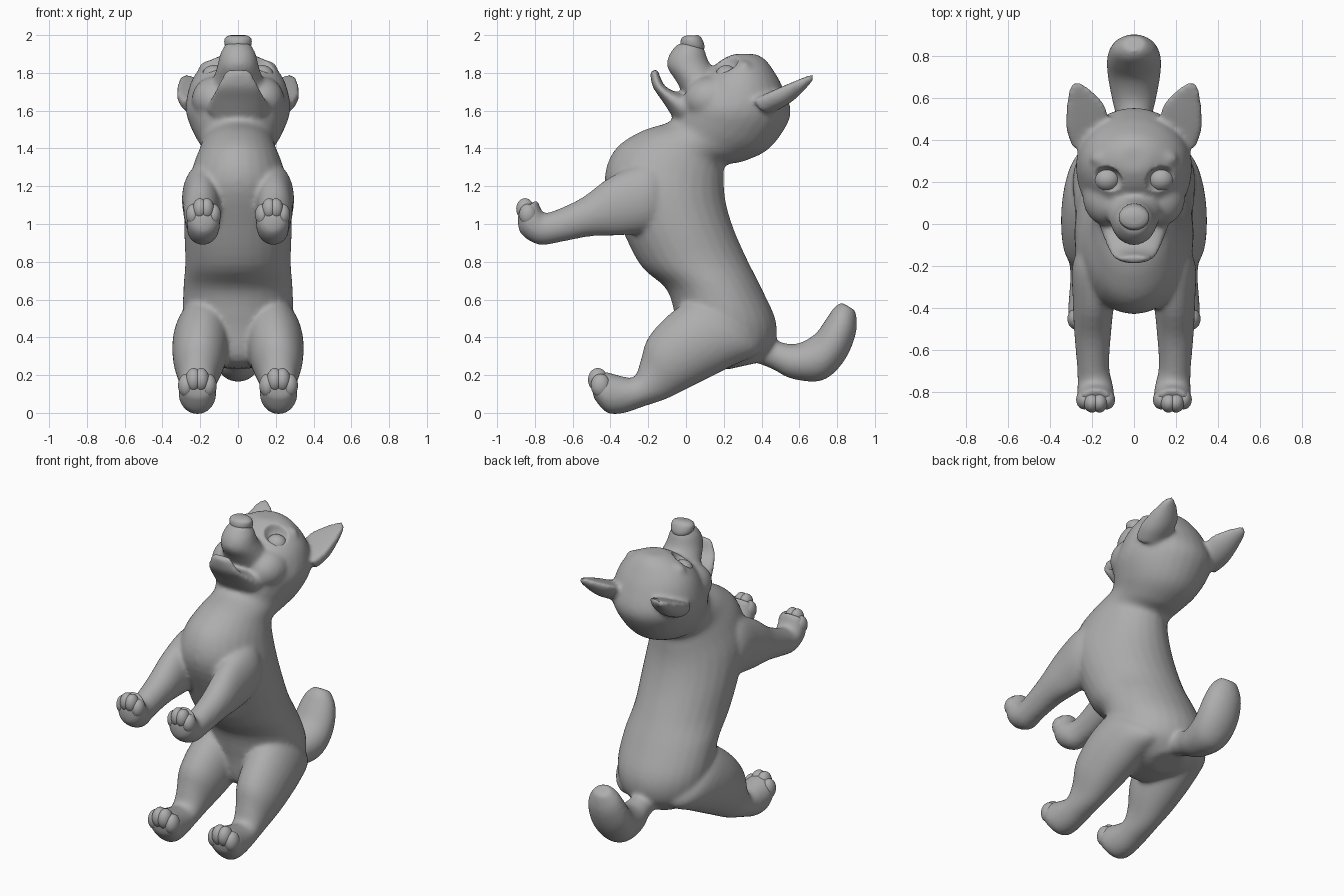
import bpy, bmesh, math
from mathutils import Vector, Matrix

cube = bpy.data.objects.get("Cube")
if cube:
    bpy.data.objects.remove(cube, do_unlink=True)

grey = bpy.data.materials.new("plain grey")
grey.use_nodes = True
grey.diffuse_color = (0.42, 0.42, 0.42, 1)
grey.node_tree.nodes["Principled BSDF"].inputs["Base Color"].default_value = (0.42, 0.42, 0.42, 1)


def make_object(name, bm):
    mesh = bpy.data.meshes.new(name)
    bmesh.ops.recalc_face_normals(bm, faces=bm.faces)
    for f in bm.faces:
        f.smooth = True
    bm.to_mesh(mesh)
    bm.free()
    mesh.materials.append(grey)
    obj = bpy.data.objects.new(name, mesh)
    bpy.context.collection.objects.link(obj)
    return obj


def spline(rows, steps=4):
    """Catmull-Rom interpolation of section rows."""
    out = []
    for i in range(len(rows) - 1):
        a, b, c, d = (rows[max(i - 1, 0)], rows[i], rows[i + 1], rows[min(i + 2, len(rows) - 1)])
        for s in range(steps):
            t = s / steps
            out.append([q + t / 2 * (r - p + t * (2 * p - 5 * q + 4 * r - w + t * (3 * (q - r) + w - p)))
                        for p, q, r, w in zip(a, b, c, d)])
    return out + [rows[-1]]


def skin(bm, rings):
    loops = [[bm.verts.new(p) for p in ring] for ring in rings]
    n = len(loops[0])
    for a, b in zip(loops, loops[1:]):
        for i in range(n):
            bm.faces.new((a[i], a[(i + 1) % n], b[(i + 1) % n], b[i]))
    bm.faces.new(loops[0])
    bm.faces.new(loops[-1])


ANGLES = [math.tau * i / 28 for i in range(28)]


def loft(bm, rows, side=1):
    """Rows: front y, front z, back y, back z, centre x, half width."""
    rings = []
    for yf, zf, yb, zb, x, w in spline(rows):
        rings.append([(side * (x + w * math.sin(a)),
                       (yf + yb) / 2 + (yf - yb) / 2 * math.cos(a),
                       (zf + zb) / 2 + (zf - zb) / 2 * math.cos(a)) for a in ANGLES])
    skin(bm, rings)


def ball(bm, centre, radii):
    m = Matrix.Translation(centre) @ Matrix.Diagonal((*radii, 1))
    bmesh.ops.create_uvsphere(bm, u_segments=28, v_segments=16, radius=1, matrix=m)


def ear(bm, side):
    """Shallow cupped ear: sections shrinking to a rounded tip."""
    root, tip = Vector((0.2, 0.42, 1.675)), Vector((0.282, 0.655, 1.785))
    across, back = Vector((0.78, -0.58, -0.2)), Vector((0.25, 0.3, -0.9))
    rings = []
    for t, w, d in spline([(0, .115, .1), (.35, .115, .095), (.6, .092, .078), (.85, .06, .052), (1.04, .025, .03)]):
        c = root.lerp(tip, t)
        ring = []
        for a in ANGLES:
            s = math.sin(a)
            p = c + across * w * math.cos(a) + back * d * (s if s > 0 else 0.1 * s)
            ring.append((side * p.x, p.y, p.z))
        rings.append(ring)
    skin(bm, rings)


def toes(name, x, y, z, r, side):
    """Four toes in a row, the outer two lower and set back."""
    bm = bmesh.new()
    for k in (-1.5, -0.5, 0.5, 1.5):
        drop = 0.03 if abs(k) > 1 else 0
        ball(bm, (side * (x + k * r * 0.92), y + drop * 0.5, z - drop), (r, r * 1.2, r * 1.45))
    make_object(name, bm)


TORSO_AND_HEAD = [
    (.22, .23, .4, .27, 0, .1), (.0, .27, .47, .36, 0, .24), (-.05, .47, .475, .49, 0, .29),
    (-.1, .65, .4, .66, 0, .29), (-.24, .78, .32, .82, 0, .28), (-.35, 1.0, .25, .98, 0, .285),
    (-.43, 1.22, .21, 1.12, 0, .275), (-.38, 1.39, .2, 1.24, 0, .235), (-.24, 1.49, .21, 1.31, 0, .2),
    (-.09, 1.54, .3, 1.33, 0, .2), (-.06, 1.59, .43, 1.39, 0, .235), (-.03, 1.65, .52, 1.5, 0, .272),
    (.02, 1.7, .555, 1.6, 0, .275), (.08, 1.77, .51, 1.73, 0, .25), (.14, 1.83, .465, 1.81, 0, .205),
    (.19, 1.87, .42, 1.87, 0, .14), (.25, 1.9, .37, 1.9, 0, .07)]
MUZZLE = [
    (.0, 1.66, .22, 1.74, 0, .16), (-.055, 1.76, .17, 1.79, 0, .13), (-.1, 1.83, .12, 1.86, 0, .108),
    (-.09, 1.895, .1, 1.92, 0, .092), (-.045, 1.955, .075, 1.965, 0, .06)]
JAW = [
    (-.06, 1.55, .08, 1.67, 0, .17), (-.125, 1.65, -.04, 1.695, 0, .14),
    (-.178, 1.73, -.115, 1.735, 0, .11), (-.19, 1.81, -.15, 1.82, 0, .065)]
HIND_LEG = [
    (.2, .6, .4, .42, .12, .08), (.07, .62, .39, .32, .165, .14), (-.08, .53, .25, .25, .19, .155),
    (-.2, .4, .05, .15, .205, .138), (-.24, .28, -.1, .075, .212, .1), (-.275, .19, -.22, .035, .215, .09),
    (-.36, .2, -.33, -.002, .215, .095), (-.45, .22, -.42, .0, .215, .1), (-.5, .17, -.49, .08, .215, .07)]
FRONT_LEG = [
    (-.05, 1.3, -.05, 1.05, .12, .08), (-.2, 1.33, -.15, .97, .175, .115), (-.4, 1.25, -.33, .94, .192, .1),
    (-.55, 1.14, -.5, .935, .197, .088), (-.7, 1.07, -.66, .905, .195, .077), (-.755, 1.06, -.78, .89, .185, .085),
    (-.775, 1.1, -.88, .955, .183, .09), (-.79, 1.13, -.89, 1.06, .183, .08)]
TAIL = [
    (.38, .4, .36, .27, 0, .08), (.48, .38, .46, .23, 0, .075), (.58, .365, .56, .18, 0, .1),
    (.68, .415, .72, .17, 0, .125), (.74, .495, .835, .27, 0, .13), (.785, .56, .9, .42, 0, .105),
    (.825, .585, .9, .54, 0, .055)]

# One blended body, with the limbs, ears, muzzle and tail melted together
bm = bmesh.new()
for rows in (TORSO_AND_HEAD, MUZZLE, JAW, TAIL):
    loft(bm, rows)
for side in (1, -1):
    loft(bm, HIND_LEG, side)
    loft(bm, FRONT_LEG, side)
    ear(bm, side)
    # brow and cheek
    ball(bm, (side * .13, .31, 1.825), (.08, .045, .045))
    ball(bm, (side * .125, .13, 1.66), (.12, .14, .12))
body = make_object("dog_body", bm)

# Eye sockets
bm = bmesh.new()
for side in (1, -1):
    ball(bm, (side * .132, .208, 1.86), (.078, .068, .072))
sockets = make_object("eye_socket_cutter", bm)
sockets.hide_render = True
sockets.hide_viewport = True

remesh = body.modifiers.new("blend", "REMESH")
remesh.mode = "VOXEL"
remesh.voxel_size = 0.011
remesh.use_smooth_shade = True
cut = body.modifiers.new("sockets", "BOOLEAN")
cut.operation = "DIFFERENCE"
cut.solver = "EXACT"
cut.object = sockets
soften = body.modifiers.new("soften", "SMOOTH")
soften.factor = 0.5
soften.iterations = 18

for side, name in ((1, "left"), (-1, "right")):
    # Eyeballs
    bm = bmesh.new()
    ball(bm, (side * .128, .214, 1.785), (.062, .058, .056))
    make_object(name + "_eye", bm)
    # Toes
    toes(name + "_hind_toes", .215, -.467, .175, .043, side)
    toes(name + "_front_toes", .183, -.852, 1.08, .039, side)

# Nose: broad at the top, narrowing towards the mouth
bm = bmesh.new()
loft(bm, [(-.02, 1.93, .08, 1.9, 0, .05), (-.03, 1.955, .098, 1.935, 0, .07),
          (-.022, 1.985, .085, 1.98, 0, .07), (.0, 1.997, .065, 2.0, 0, .045)])
make_object("nose", bm)
